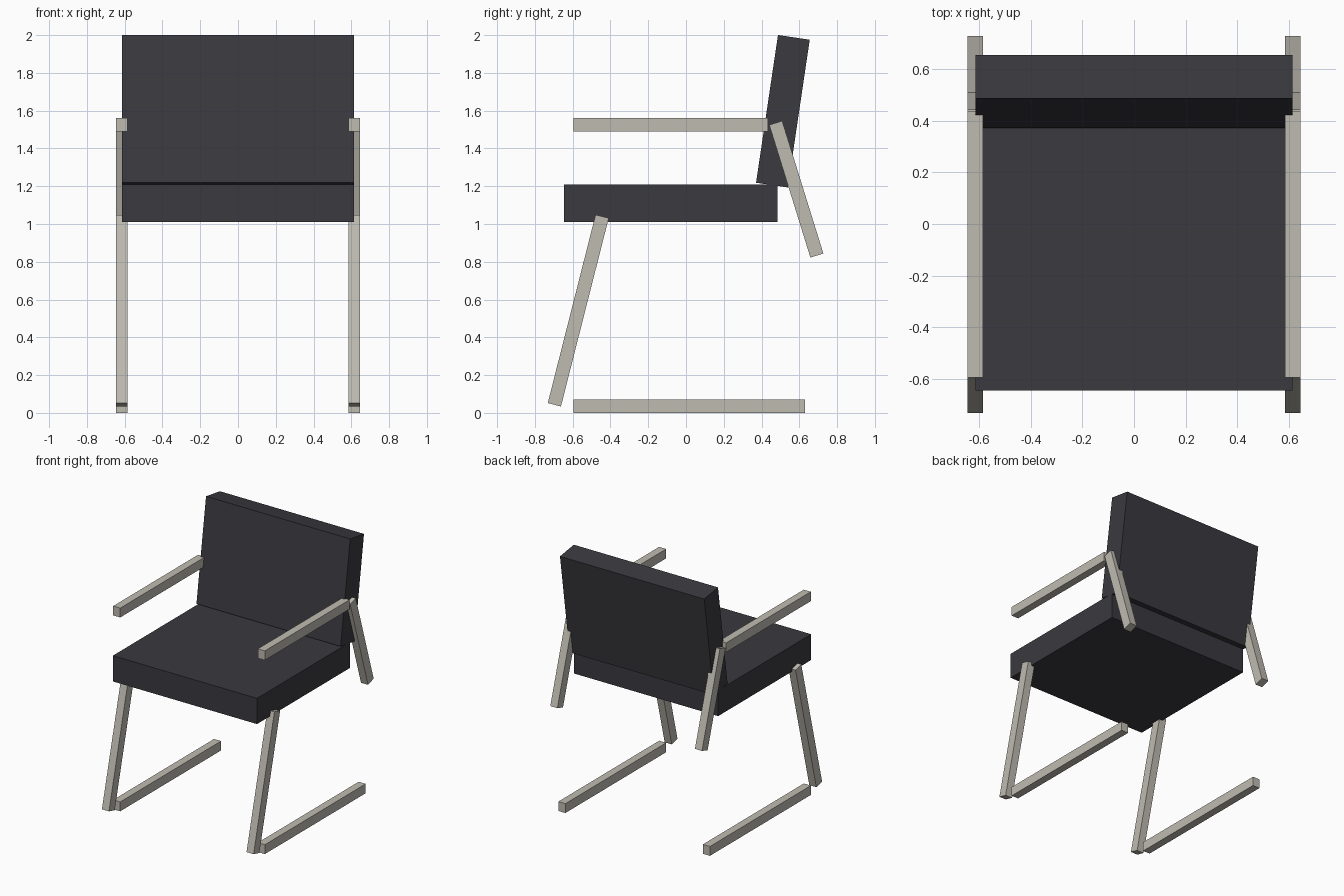
import bpy
from math import atan2
from mathutils import Vector, Matrix

if "Cube" in bpy.data.objects:
    bpy.data.objects.remove(bpy.data.objects["Cube"], do_unlink=True)


def material(name, color):
    m = bpy.data.materials.new(name)
    m.use_nodes = True
    m.diffuse_color = color
    m.node_tree.nodes["Principled BSDF"].inputs["Base Color"].default_value = color
    return m


charcoal = material("charcoal upholstery", (0.042, 0.041, 0.050, 1))
warm_grey = material("warm grey frame", (0.52, 0.50, 0.44, 1))


def bar(name, start, end, width, thickness, x, mat):
    """Box running from start to end, both (y, z), centred on x."""
    a, b = Vector((x, *start)), Vector((x, *end))
    d = b - a
    bpy.ops.mesh.primitive_cube_add(size=1, location=(a + b) / 2)
    ob = bpy.context.object
    ob.name = name
    ob.data.transform(Matrix.Diagonal((width, thickness, d.length, 1)))
    ob.rotation_euler.x = atan2(-d.y, d.z)
    ob.data.materials.append(mat)
    return ob


# Cushions
bar("seat_cushion", (-0.08, 1.01), (-0.08, 1.208), 1.226, 1.13, 0, charcoal)
bar("back_cushion", (0.455, 1.206), (0.571, 1.988), 1.226, 0.17, 0, charcoal)

# Side frames: part name, start and end of the bar
frame = [
    ("armrest", (-0.595, 1.526), (0.435, 1.526)),
    ("front_leg", (-0.697, 0.043), (-0.444, 1.04)),
    ("rear_strut", (0.693, 0.833), (0.475, 1.535)),
    ("floor_rail", (-0.595, 0.036), (0.63, 0.036)),
]
for side, sign in (("left", 1), ("right", -1)):
    for part, start, end in frame:
        bar(f"{side}_{part}", start, end, 0.06, 0.072, sign * 0.615, warm_grey)
